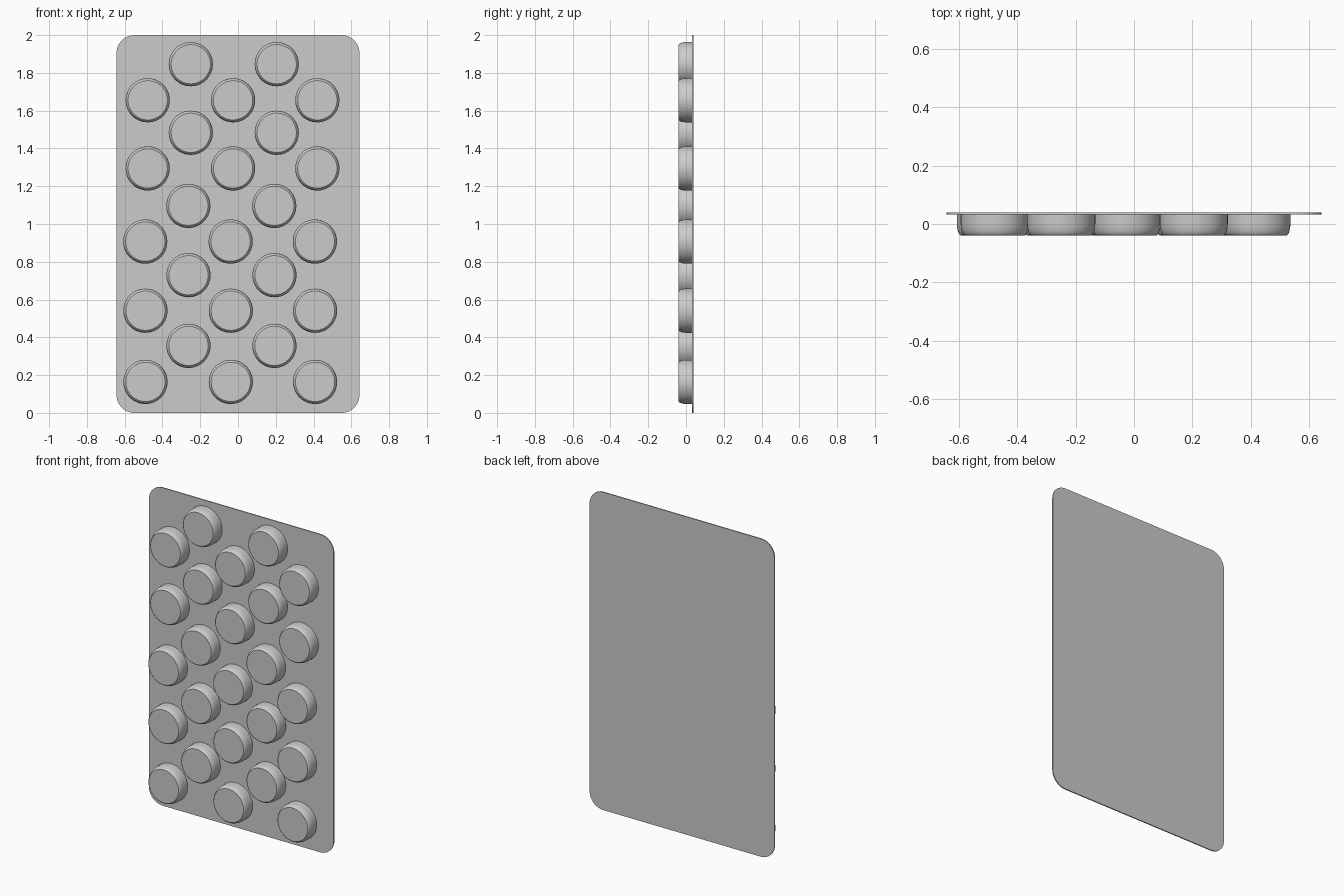
import bpy, bmesh, math

cube = bpy.data.objects.get("Cube")
if cube:
    bpy.data.objects.remove(cube)

foil = bpy.data.materials.new("pale_grey")
foil.use_nodes = True
GREY = (0.6, 0.6, 0.6, 1)
foil.diffuse_color = GREY
foil.node_tree.nodes["Principled BSDF"].inputs["Base Color"].default_value = GREY

HALF_W, HEIGHT, CORNER = 0.643, 2.0, 0.095
FRONT, BACK = 0.033, 0.04


def finish(name, bm, angle):
    bmesh.ops.recalc_face_normals(bm, faces=bm.faces)
    mesh = bpy.data.meshes.new(name)
    bm.to_mesh(mesh)
    bm.free()
    mesh.materials.append(foil)
    obj = bpy.data.objects.new(name, mesh)
    bpy.context.collection.objects.link(obj)
    bpy.ops.object.select_all(action='DESELECT')
    obj.select_set(True)
    bpy.context.view_layer.objects.active = obj
    bpy.ops.object.shade_smooth_by_angle(angle=math.radians(angle))
    return obj


# Backing sheet: thin card with rounded corners
bm = bmesh.new()
outline = []
for i, (sx, sz) in enumerate([(1, 1), (-1, 1), (-1, -1), (1, -1)]):
    cx, cz = sx * (HALF_W - CORNER), HEIGHT / 2 + sz * (HEIGHT / 2 - CORNER)
    for k in range(13):
        a = math.pi / 2 * (i + k / 12)
        outline.append(bm.verts.new((cx + CORNER * math.cos(a), FRONT,
                                     cz + CORNER * math.sin(a))))
sheet = bm.faces.new(outline)
extruded = bmesh.ops.extrude_face_region(bm, geom=[sheet], use_keep_orig=True)
moved = [v for v in extruded["geom"] if isinstance(v, bmesh.types.BMVert)]
bmesh.ops.translate(bm, verts=moved, vec=(0, BACK - FRONT, 0))
finish("backing_sheet", bm, 30)

# Pocket profile (radius, depth), spun about the y axis
PROFILE = [(0.117, FRONT + 0.002), (0.117, 0.0), (0.116, -0.012), (0.114, -0.022),
           (0.111, -0.031), (0.108, -0.036), (0.104, -0.039)]
SIDES = 48


def pocket(name, x, z):
    bm = bmesh.new()
    rings = [[bm.verts.new((x + r * math.cos(math.tau * k / SIDES), y,
                            z + r * math.sin(math.tau * k / SIDES)))
              for k in range(SIDES)] for r, y in PROFILE]
    for a, b in zip(rings, rings[1:]):
        for k in range(SIDES):
            n = (k + 1) % SIDES
            bm.faces.new((a[k], a[n], b[n], b[k]))
    bm.faces.new(rings[-1])
    finish(name, bm, 35)


# Staggered rows: height and sideways offset; rows alternate two and three pockets
ROWS = [(1.846, 0), (1.655, 0), (1.483, 0), (1.294, 0), (1.096, -0.013),
        (0.907, -0.013), (0.729, -0.012), (0.541, -0.012), (0.355, -0.012),
        (0.164, -0.012)]
for row, (z, shift) in enumerate(ROWS):
    columns = (-0.478, -0.026, 0.42) if row % 2 else (-0.25, 0.205)
    for col, x in enumerate(columns):
        pocket(f"pocket_row{row + 1}_{col + 1}", x + shift, z)
